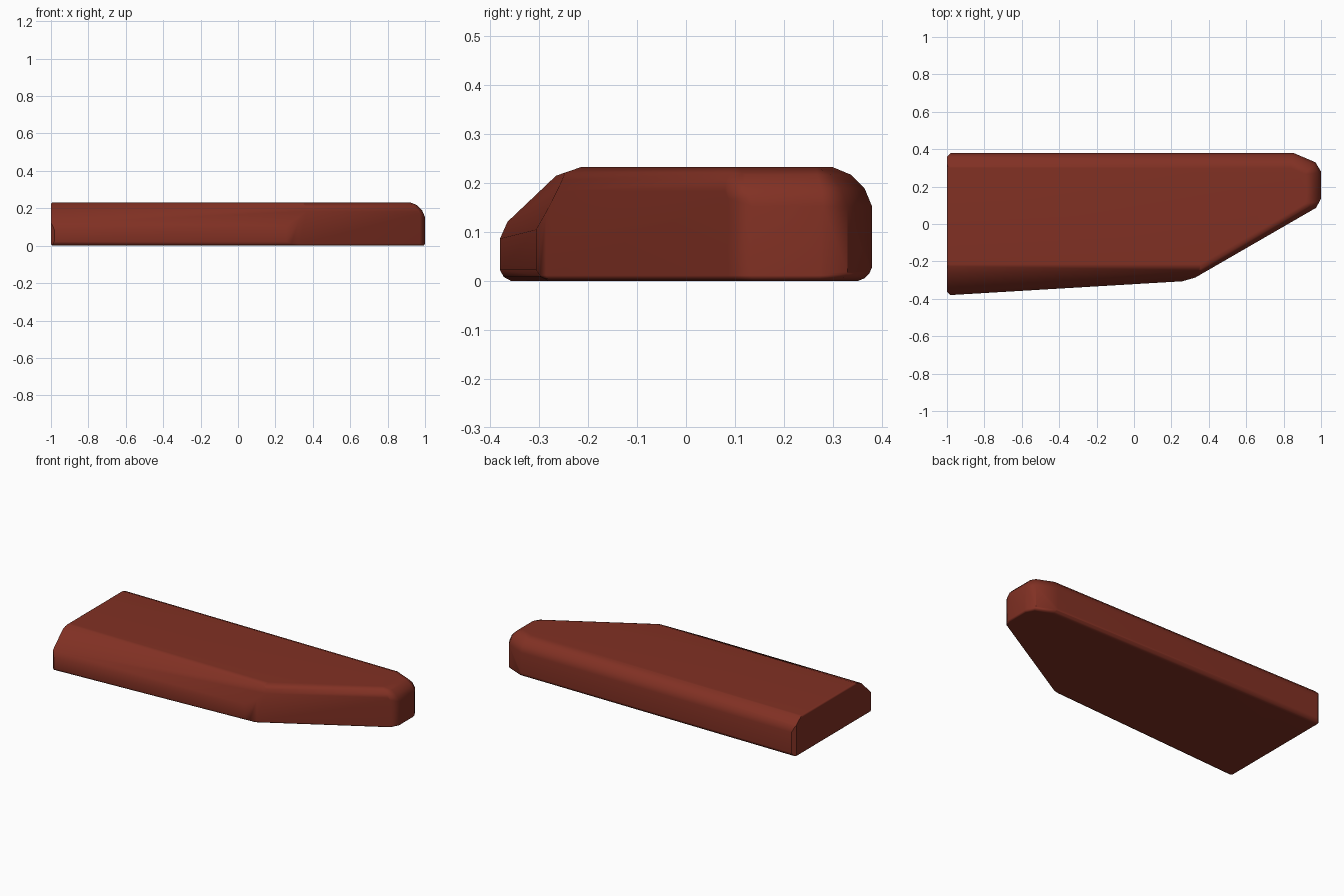
import bpy, bmesh
from math import sin, cos, radians
from mathutils import Vector, Matrix

if "Cube" in bpy.data.objects:
    bpy.data.objects.remove(bpy.data.objects["Cube"])

HEIGHT = 0.232
bm = bmesh.new()
bmesh.ops.create_cube(bm, size=1, matrix=Matrix.Diagonal((2.6, 1.6, 1.0, 1)))


def cut(point, angle, elev):
    """Trim away everything outside a plane facing a compass angle and elevation."""
    a, e = radians(angle), radians(elev)
    normal = Vector((cos(a) * cos(e), sin(a) * cos(e), sin(e)))
    res = bmesh.ops.bisect_plane(bm, geom=bm.verts[:] + bm.edges[:] + bm.faces[:],
                                 dist=1e-5, plane_co=point, plane_no=normal, clear_outer=True)
    edges = [g for g in res["geom_cut"] if isinstance(g, bmesh.types.BMEdge) and g.is_boundary]
    if len(edges) >= 3:
        bmesh.ops.edgeloop_fill(bm, edges=edges)


def wall(x, y, angle, top_r, bottom_r):
    """Upright side with rounded top and bottom rims."""
    cut((x, y, 0.1), angle, 0)
    a = radians(angle)
    out = Vector((cos(a), sin(a), 0))
    for r, sign, z in ((top_r, 1, HEIGHT - top_r), (bottom_r, -1, bottom_r)):
        centre = Vector((x, y, z)) - out * r
        for e in ((22.5, 45, 67.5) if r > 0.03 else (30, 60)):
            n = out * cos(radians(e)) + Vector((0, 0, sign * sin(radians(e))))
            cut(centre + n * r, angle, sign * e)


# top and bottom
cut((0, 0, HEIGHT), 0, 90)
cut((0, 0, 0), 0, -90)

# sides: x, y, facing angle, top radius, bottom radius
for side in ((0, 0.38, 90, 0.10, 0.035),
             (0.97, 0.33, 67, 0.10, 0.025),
             (0.97, 0.33, 31, 0.10, 0.02),
             (1.0, 0.2, 0, 0.10, 0.015),
             (0.975, 0.09, -29, 0.08, 0.015),
             (0.64, -0.106, -60, 0.06, 0.015),
             (0.29, -0.297, -74, 0.04, 0.015),
             (-1.0, -0.381, -86.6, 0.02, 0.03),
             (-1.0, 0, 180, 0.014, 0.014),
             (-1.0, 0.36, 135, 0.014, 0.014),
             (-1.0, -0.362, 225, 0.014, 0.014)):
    wall(*side)

# sloping front shoulder, softened above and below
cut((0, -0.265, 0.215), -90, 46.5)
cut((0, -0.215, HEIGHT), -90, 71)
cut((-1, -0.379, 0.09), -87, 25)

bmesh.ops.remove_doubles(bm, verts=bm.verts[:], dist=0.001)
bmesh.ops.recalc_face_normals(bm, faces=bm.faces[:])
mesh = bpy.data.meshes.new("tapered_slab")
bm.to_mesh(mesh)
bm.free()
slab = bpy.data.objects.new("tapered_slab", mesh)
bpy.context.collection.objects.link(slab)

# dark red finish
mat = bpy.data.materials.new("dark_red")
mat.diffuse_color = (0.22, 0.03, 0.017, 1)
mat.use_nodes = True
mat.node_tree.nodes["Principled BSDF"].inputs["Base Color"].default_value = mat.diffuse_color
mesh.materials.append(mat)

bpy.context.view_layer.objects.active = slab
slab.select_set(True)
bpy.ops.object.shade_smooth_by_angle(angle=radians(35))
slab.modifiers.new("even_shading", "WEIGHTED_NORMAL").keep_sharp = True
